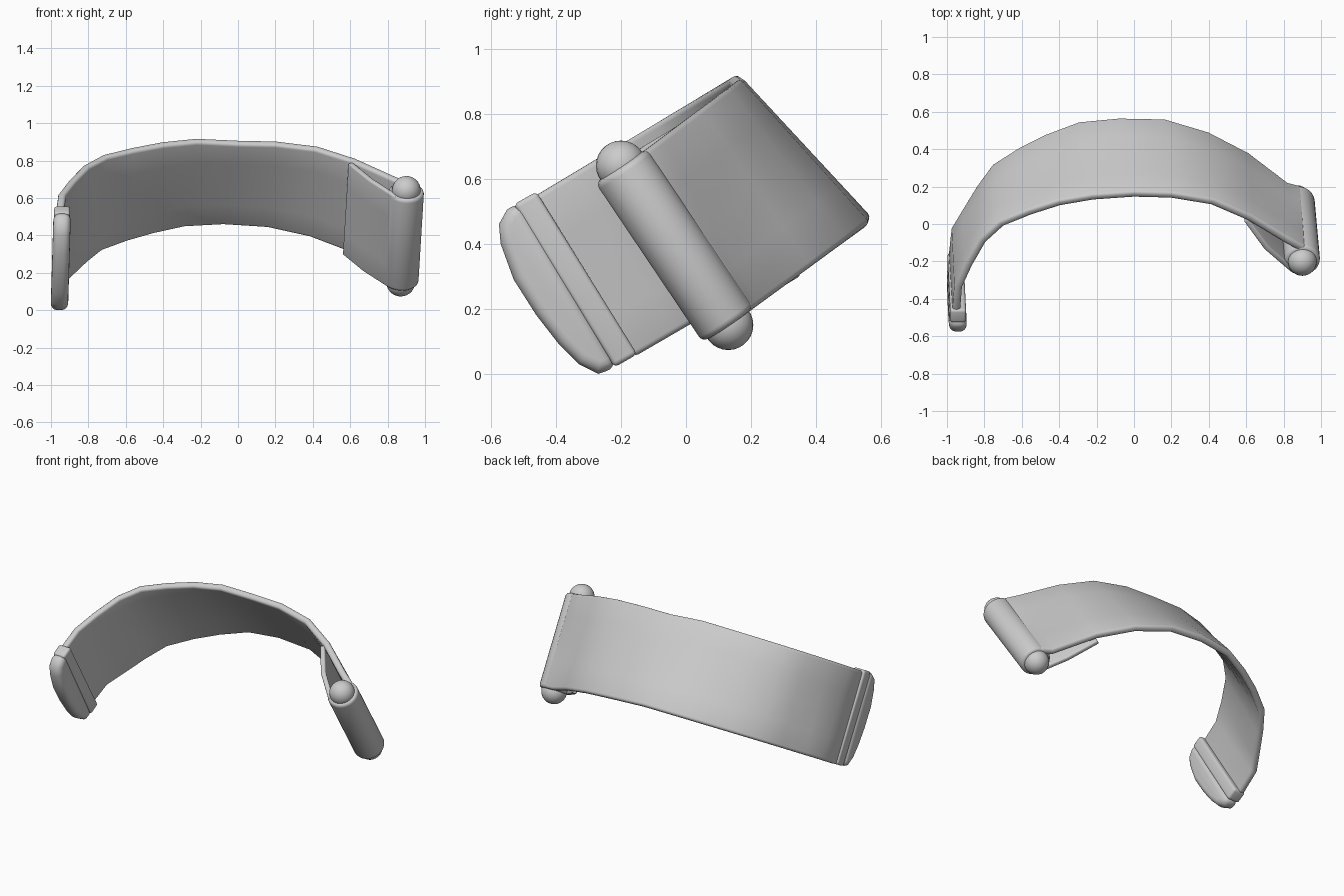
import bpy
import bmesh
from mathutils import Vector

default_cube = bpy.data.objects.get("Cube")
if default_cube:
    bpy.data.objects.remove(default_cube, do_unlink=True)

# One plain grey for every part
grey = bpy.data.materials.new("plain grey")
grey.use_nodes = True
grey.diffuse_color = (0.6, 0.6, 0.6, 1)
shader = next(n for n in grey.node_tree.nodes if n.type == 'BSDF_PRINCIPLED')
shader.inputs["Base Color"].default_value = grey.diffuse_color


def finish(name, bm, thickness=0, bevel=0, segments=3, angle=0.7):
    """Turn a bmesh into a smooth-shaded object with its modifiers applied."""
    bmesh.ops.recalc_face_normals(bm, faces=bm.faces[:])
    mesh = bpy.data.meshes.new(name)
    bm.to_mesh(mesh)
    bm.free()
    mesh.materials.append(grey)
    obj = bpy.data.objects.new(name, mesh)
    bpy.context.collection.objects.link(obj)
    bpy.ops.object.select_all(action='DESELECT')
    obj.select_set(True)
    bpy.context.view_layer.objects.active = obj
    if thickness:
        solid = obj.modifiers.new("thickness", 'SOLIDIFY')
        solid.thickness = thickness
        solid.offset = 0
        bpy.ops.object.modifier_apply(modifier=solid.name)
    if bevel:
        round_edges = obj.modifiers.new("round edges", 'BEVEL')
        round_edges.width = bevel
        round_edges.segments = segments
        round_edges.limit_method = 'ANGLE'
        round_edges.angle_limit = angle
        bpy.ops.object.modifier_apply(modifier=round_edges.name)
    bpy.ops.object.shade_smooth_by_angle(angle=0.8)
    return obj


def ribbon(name, upper, lower, thickness, bevel):
    """Thick sheet spanning an upper and a lower edge path."""
    bm = bmesh.new()
    rows = []
    for u, l in zip(upper, lower):
        u, l = Vector(u), Vector(l)
        rows.append([bm.verts.new(u.lerp(l, t / 4)) for t in range(5)])
    for a, b in zip(rows, rows[1:]):
        for i in range(4):
            bm.faces.new((a[i], b[i], b[i + 1], a[i + 1]))
    return finish(name, bm, thickness, bevel)


def pad(name, outline, x_in, x_out, bevel):
    """Side profile given in y and z, extruded along x with a slight lean."""
    bm = bmesh.new()
    rings = []
    for x in (x_in, x_out):
        rings.append([bm.verts.new((x + 0.03 * (z - 0.3), y, z)) for y, z in outline])
        bm.faces.new(rings[-1])
    count = len(outline)
    for i in range(count):
        j = (i + 1) % count
        bm.faces.new((rings[0][i], rings[0][j], rings[1][j], rings[1][i]))
    return finish(name, bm, bevel=bevel, segments=4, angle=1.0)


def rod(name, start, end, radius, bevel):
    axis = end - start
    bm = bmesh.new()
    bmesh.ops.create_cone(bm, cap_ends=True, segments=28, radius1=radius,
                          radius2=radius, depth=axis.length)
    bm.transform(axis.to_track_quat('Z', 'Y').to_matrix().to_4x4())
    bmesh.ops.translate(bm, verts=bm.verts[:], vec=(start + end) / 2)
    return finish(name, bm, bevel=bevel)


def ball(name, centre, radius):
    bm = bmesh.new()
    bmesh.ops.create_uvsphere(bm, u_segments=24, v_segments=14, radius=radius)
    bmesh.ops.translate(bm, verts=bm.verts[:], vec=centre)
    return finish(name, bm)


# Curved strap: each edge lies on two sloping planes, left and right of centre
def upper_edge(x, y):
    return (x, y, 0.825 + 0.6 * y if x < -0.1 else 0.782 + 0.75 * y)


def lower_edge(x, y):
    return (x, y, 0.145 + 0.58 * y if x < 0 else 0.05 + 0.73 * y)


upper_plan = [(-.95, -.47), (-.94, -.34), (-.885, -.22), (-.81, -.09), (-.71, 0),
              (-.56, .06), (-.4, .11), (-.22, .14), (0, .155), (.2, .15),
              (.42, .115), (.62, .03), (.82, -.09), (.91, -.14)]
lower_plan = [(-.97, -.16), (-.955, -.02), (-.9, .07), (-.82, .2), (-.74, .31),
              (-.6, .4), (-.46, .47), (-.29, .535), (-.08, .555), (.16, .55),
              (.39, .48), (.6, .37), (.81, .21), (.89, .19)]
ribbon("strap", [upper_edge(*p) for p in upper_plan],
       [lower_edge(*p) for p in lower_plan], 0.042, 0.016)

# Hinge sleeve with a round-headed pin showing at both ends
pin_top = Vector((0.9, -0.2, 0.64))
pin_bottom = Vector((0.87, 0.13, 0.15))
rod("hinge_sleeve", pin_top, pin_bottom, 0.095, 0.02)
ball("pin_head_upper", pin_top, 0.077)
ball("pin_head_lower", pin_bottom, 0.077)

# Folded-back flap joining the sleeve to the inside of the strap
across = pin_bottom - pin_top
flap_upper = [Vector(p) for p in ((.6, .02, .79), (.71, -.13, .70), (.85, -.25, .61))]
ribbon("folded_flap", flap_upper, [p + across for p in flap_upper], 0.03, 0.01)

# Clasp at the free end: a narrow band and a rounded tip
pad("clasp_band", [(-.46, .56), (-.53, .52), (-.22, .02), (-.15, .06)],
    -0.905, -0.99, 0.015)
pad("clasp_tip", [(-.51, .53), (-.55, .505), (-.575, .46), (-.57, .4), (-.53, .29),
                  (-.46, .18), (-.39, .09), (-.33, .03), (-.27, 0), (-.21, .02)],
    -0.9, -0.993, 0.035)
